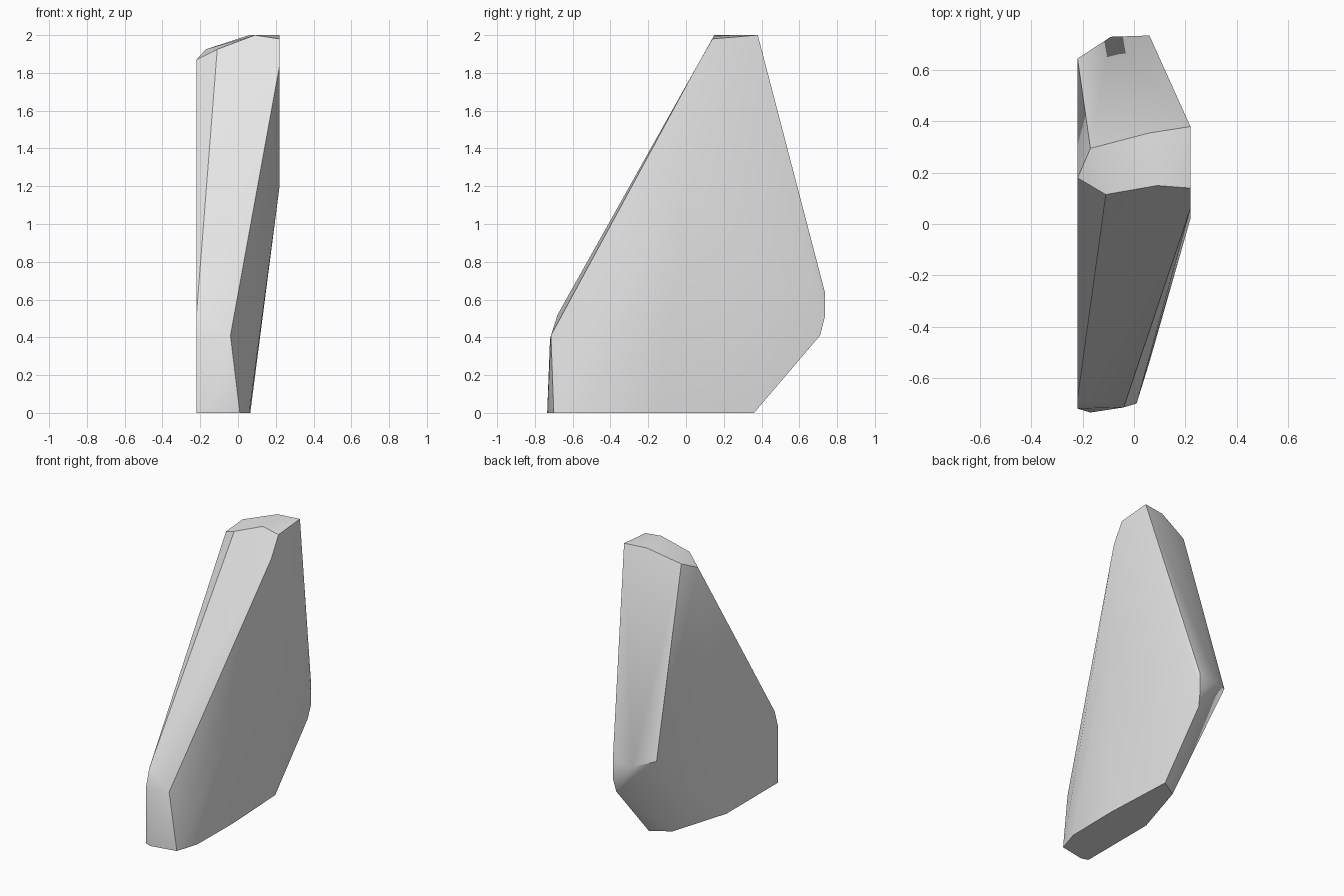
import bpy
import bmesh
import math

default_cube = bpy.data.objects.get("Cube")
if default_cube:
    bpy.data.objects.remove(default_cube, do_unlink=True)


def make_material(name, colour):
    material = bpy.data.materials.new(name)
    material.use_nodes = True
    material.diffuse_color = colour
    shader = material.node_tree.nodes["Principled BSDF"]
    shader.inputs["Base Color"].default_value = colour
    return material


def make_hull(name, points, material):
    """Build a faceted stone as the convex hull of its corners."""
    mesh = bpy.data.meshes.new(name)
    stone = bpy.data.objects.new(name, mesh)
    bpy.context.scene.collection.objects.link(stone)

    bm = bmesh.new()
    for point in points:
        bm.verts.new(point)
    hull = bmesh.ops.convex_hull(bm, input=list(bm.verts))
    unused = [item for item in hull["geom_interior"]
              if isinstance(item, bmesh.types.BMVert)]
    bmesh.ops.delete(bm, geom=unused, context="VERTS")

    # Merge triangles that lie in one plane
    bmesh.ops.dissolve_limit(bm, angle_limit=math.radians(1),
                             verts=list(bm.verts), edges=list(bm.edges))
    bmesh.ops.recalc_face_normals(bm, faces=list(bm.faces))
    bm.to_mesh(mesh)
    bm.free()

    mesh.materials.append(material)
    bpy.ops.object.select_all(action="DESELECT")
    stone.select_set(True)
    bpy.context.view_layer.objects.active = stone
    bpy.ops.object.shade_smooth_by_angle(angle=math.radians(30))
    return stone


half_width = 0.22

# Flat underside, as x and y
underside = [(-.22, -.72), (-.17, -.735), (.01, -.7), (.06, -.54),
             (.065, -.16), (.04, .36), (-.09, .28), (-.22, -.14)]

# Upright sides, as y and z
flat_side = [(-.72, .39), (-.68, .52), (.18, 1.87), (.645, .67)]
leaning_side = [(.02, 1.2), (.06, 1.84), (.14, 1.98), (.38, 2)]

# Sloping crown, lower front edge and blunt back
crown = [(-.11, .115, 1.925), (.09, .15, 2),
         (.06, .355, 2), (-.17, .295, 1.925)]
front_edge = [(-.04, -.715, .41)]
back = [(.05, .71, .41), (.06, .735, .51),
        (.06, .735, .64), (-.09, .73, .63)]

corners = [(x, y, 0) for x, y in underside]
corners += [(-half_width, y, z) for y, z in flat_side]
corners += [(half_width, y, z) for y, z in leaning_side]
corners += crown + front_edge + back

grey = make_material("stone grey", (.8, .8, .8, 1))
make_hull("standing_stone", corners, grey)
